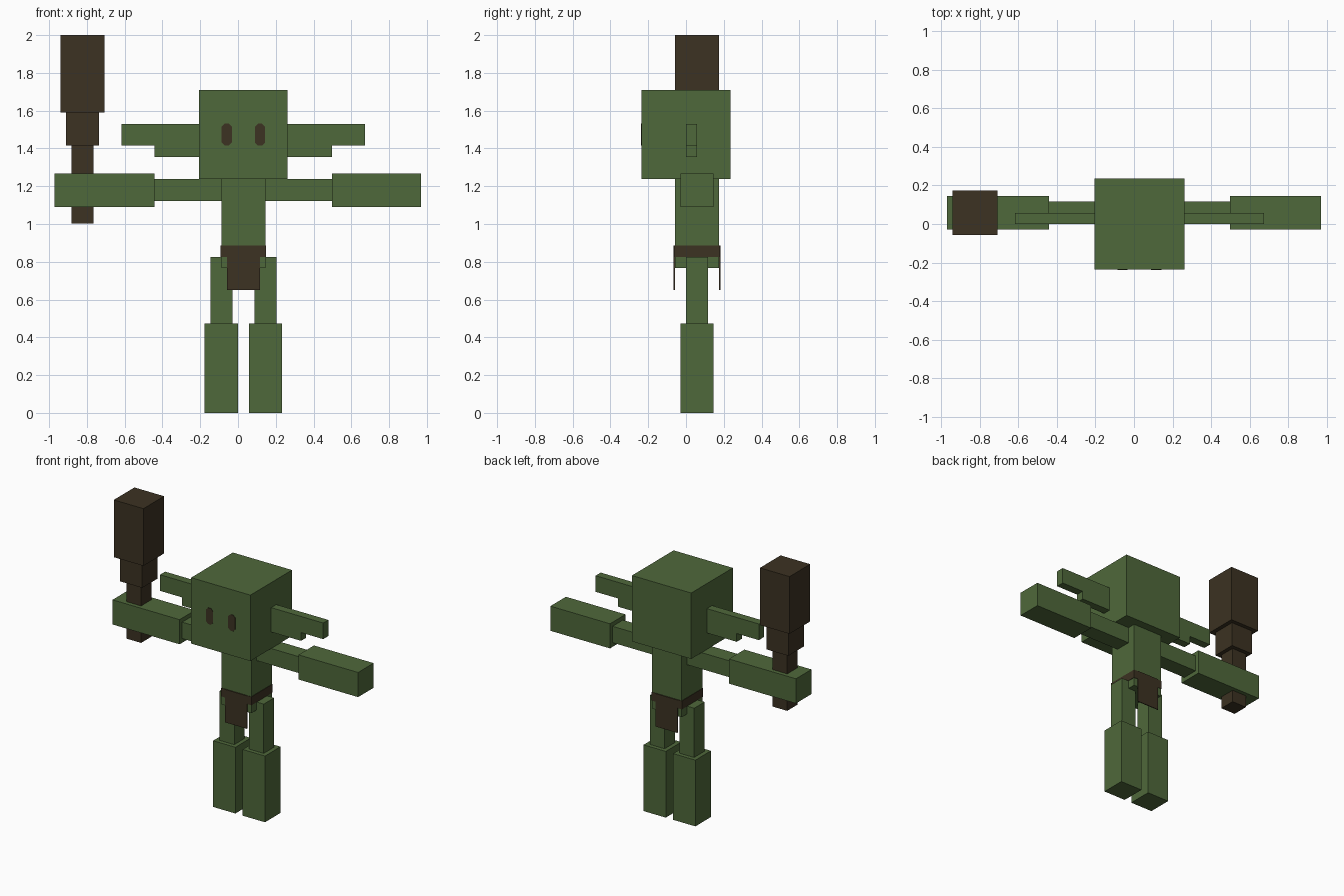
import bpy, bmesh

if "Cube" in bpy.data.objects:
    bpy.data.objects.remove(bpy.data.objects["Cube"])

CX = 0.0285  # body centre line; the raised club shifts the body to the right


def material(name, rgb):
    m = bpy.data.materials.new(name)
    m.diffuse_color = (*rgb, 1)
    m.use_nodes = True
    m.node_tree.nodes["Principled BSDF"].inputs["Base Color"].default_value = m.diffuse_color
    return m


GREEN = material("green_skin", (0.078, 0.140, 0.043))
BROWN = material("dark_brown", (0.045, 0.032, 0.016))


def finish(name, bm, mat):
    bmesh.ops.recalc_face_normals(bm, faces=bm.faces)
    me = bpy.data.meshes.new(name)
    bm.to_mesh(me)
    bm.free()
    me.materials.append(mat)
    ob = bpy.data.objects.new(name, me)
    bpy.context.collection.objects.link(ob)
    return ob


def box(name, x, y, z, mat):
    """Box from its (min, max) range on each axis."""
    bm = bmesh.new()
    bmesh.ops.create_cube(bm, size=1)
    for v in bm.verts:
        v.co = [r[0] if c < 0 else r[1] for c, r in zip(v.co, (x, y, z))]
    return finish(name, bm, mat)


def prism(name, outline, y, mat):
    """Outline in (x, z), extruded along y."""
    bm = bmesh.new()
    face = bm.faces.new([bm.verts.new((px, y[0], pz)) for px, pz in outline])
    ext = bmesh.ops.extrude_face_region(bm, geom=[face])["geom"]
    for v in ext:
        if isinstance(v, bmesh.types.BMVert):
            v.co.y = y[1]
    return finish(name, bm, mat)


# Depth ranges shared by thin, medium and wide parts
THIN, MID, WIDE = (0.0, 0.117), (-0.029, 0.146), (-0.058, 0.175)

# Head and torso
box("head", (CX - 0.234, CX + 0.234), (-0.235, 0.235), (1.238, 1.709), GREEN)
box("torso", (CX - 0.117, CX + 0.117), WIDE, (0.767, 1.238), GREEN)

# Belt and hanging cloth flaps
box("belt", (CX - 0.12, CX + 0.12), (-0.061, 0.178), (0.825, 0.885), BROWN)
for name, y in (("front_flap", -0.065), ("back_flap", 0.176)):
    box(name, (CX - 0.087, CX + 0.087), (y, y + 0.006), (0.65, 0.885), BROWN)

for s, side in ((-1, "right"), (1, "left")):
    def span(a, b):
        return tuple(sorted((CX + s * a, CX + s * b)))

    # Stepped ear
    ear = [(0.22, 1.356), (0.47, 1.356), (0.47, 1.415),
           (0.645, 1.415), (0.645, 1.53), (0.22, 1.53)]
    prism(side + "_ear", [(CX + s * px, pz) for px, pz in ear], (0.0, 0.058), GREEN)

    # Eye with clipped corners
    w, h, c = 0.027, 0.058, 0.016
    eye = [(-w, -h + c), (-w + c, -h), (w - c, -h), (w, -h + c),
           (w, h - c), (w - c, h), (-w + c, h), (-w, h - c)]
    prism(side + "_eye", [(CX + s * 0.088 + px, 1.473 + pz) for px, pz in eye],
          (-0.238, -0.232), BROWN)

    # Arm; the hand holding the club reaches further from the centre line
    box(side + "_upper_arm", span(0.11, 0.48), THIN, (1.121, 1.238), GREEN)
    box(side + "_forearm", span(0.47, 1.0 if s < 0 else 0.941), MID,
        (1.091, 1.267), GREEN)

    # Leg
    box(side + "_thigh", span(0.058, 0.175), THIN, (0.46, 0.825), GREEN)
    box(side + "_lower_leg", span(0.029, 0.205), MID, (0.0, 0.473), GREEN)

# Club in three widening steps
for name, half, y, z in (("club_handle", 0.058, THIN, (1.003, 1.43)),
                         ("club_neck", 0.087, MID, (1.415, 1.60)),
                         ("club_head", 0.117, WIDE, (1.591, 2.0))):
    box(name, (-0.824 - half, -0.824 + half), y, z, BROWN)
